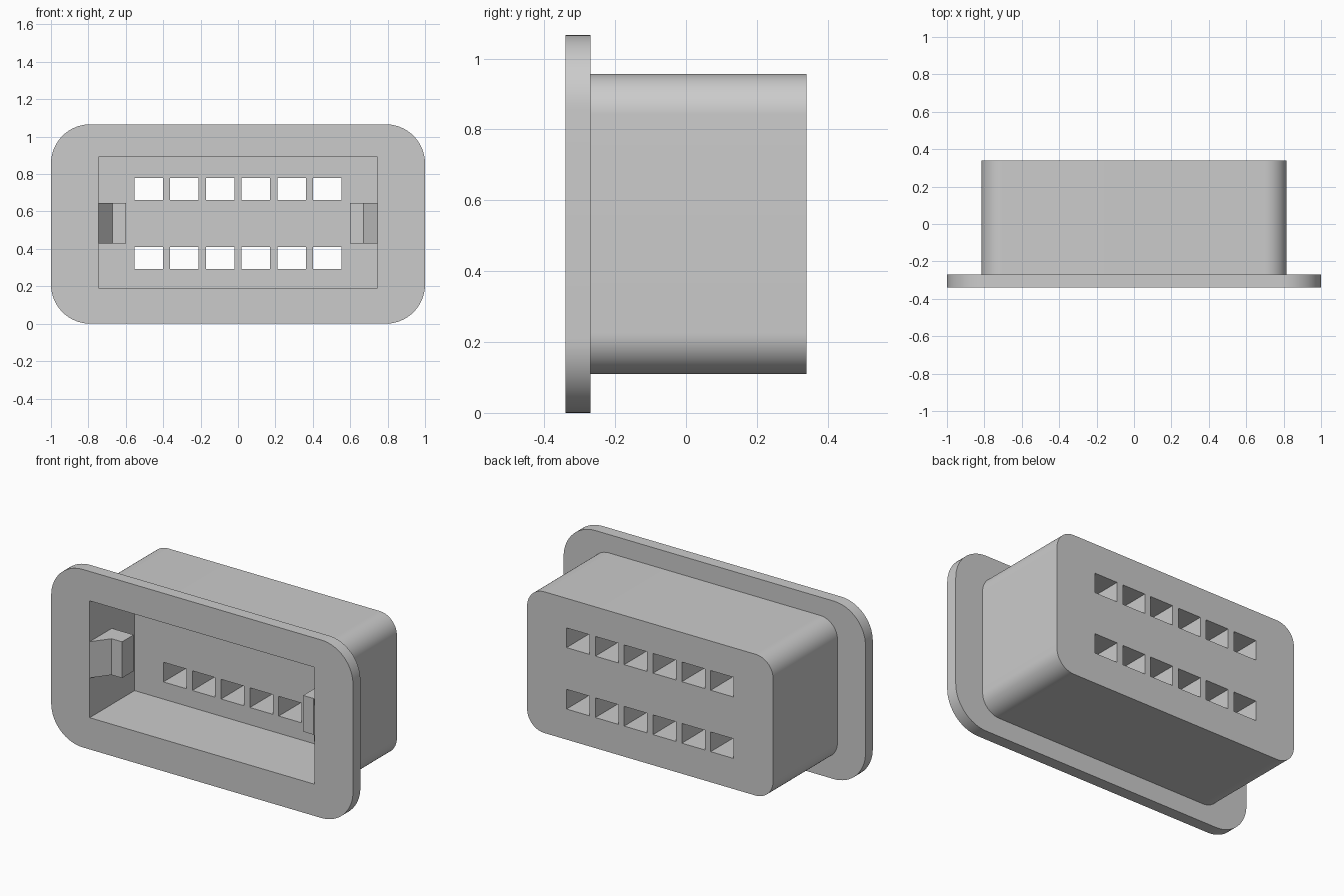
import bpy
import bmesh
import math

cube = bpy.data.objects.get("Cube")
if cube:
    bpy.data.objects.remove(cube, do_unlink=True)

grey = bpy.data.materials.new("plain_grey")
grey.use_nodes = True
colour = (0.6, 0.6, 0.6, 1.0)
grey.diffuse_color = colour
grey.node_tree.nodes["Principled BSDF"].inputs["Base Color"].default_value = colour

MID_Z = 0.533
FRONT, FLANGE_BACK, CAVITY_BACK, BACK = -0.34, -0.27, 0.085, 0.34
CAVITY_HALF = 0.745


def add_prism(bm, points, axis, start, end):
    """Extrude a closed 2D outline along y (points are x, z) or z (points are x, y)."""
    def place(p, d):
        return (p[0], d, p[1]) if axis == "y" else (p[0], p[1], d)
    low = [bm.verts.new(place(p, start)) for p in points]
    high = [bm.verts.new(place(p, end)) for p in points]
    bm.faces.new(low)
    bm.faces.new(high)
    for i in range(len(points)):
        j = (i + 1) % len(points)
        bm.faces.new((low[i], low[j], high[j], high[i]))


def make_object(name, prisms):
    bm = bmesh.new()
    for prism in prisms:
        add_prism(bm, *prism)
    bmesh.ops.recalc_face_normals(bm, faces=bm.faces)
    mesh = bpy.data.meshes.new(name)
    bm.to_mesh(mesh)
    bm.free()
    mesh.materials.append(grey)
    obj = bpy.data.objects.new(name, mesh)
    bpy.context.collection.objects.link(obj)
    return obj


def rounded_rect(half_x, half_z, radius, steps=16):
    points = []
    corners = ((1, 1), (-1, 1), (-1, -1), (1, -1))
    for q, (sx, sz) in enumerate(corners):
        for i in range(steps + 1):
            a = math.pi / 2 * (q + i / steps)
            points.append((sx * (half_x - radius) + radius * math.cos(a),
                           MID_Z + sz * (half_z - radius) + radius * math.sin(a)))
    return points


def rect(cx, cz, half_x, half_z):
    return [(cx - half_x, cz - half_z), (cx + half_x, cz - half_z),
            (cx + half_x, cz + half_z), (cx - half_x, cz + half_z)]


def combine(target, other, operation):
    mod = target.modifiers.new(operation.lower(), "BOOLEAN")
    mod.operation = operation
    mod.solver = "EXACT"
    mod.object = other
    bpy.context.view_layer.objects.active = target
    bpy.ops.object.modifier_apply(modifier=mod.name)
    bpy.data.objects.remove(other, do_unlink=True)


# Housing: rounded flange joined to the deep rounded body
housing = make_object("connector_housing", [
    (rounded_rect(1.0, MID_Z, 0.21), "y", FRONT, FLANGE_BACK)])
body = make_object("body", [
    (rounded_rect(0.815, 0.423, 0.115), "y", FLANGE_BACK - 0.03, BACK)])
combine(housing, body, "UNION")

# Open front cavity
cavity = make_object("cavity_cutter", [
    (rect(0, 0.54, CAVITY_HALF, 0.35), "y", FRONT - 0.1, CAVITY_BACK)])
combine(housing, cavity, "DIFFERENCE")

# Two rows of six pin slots through the back wall
slots = [(rect((i - 2.5) * 0.191, z, 0.076, 0.059), "y", CAVITY_BACK - 0.1, BACK + 0.1)
         for z in (0.352, 0.72) for i in range(6)]
combine(housing, make_object("slot_cutter", slots), "DIFFERENCE")

bpy.ops.object.select_all(action="DESELECT")
housing.select_set(True)
bpy.context.view_layer.objects.active = housing
bpy.ops.object.shade_smooth_by_angle(angle=math.radians(30))

# Ramped latches on both side walls
for side, name in ((1, "left_latch"), (-1, "right_latch")):
    outline = [(CAVITY_HALF, FRONT), (0.67, -0.24), (0.6, -0.24),
               (0.6, -0.13), (CAVITY_HALF, -0.13)]
    make_object(name, [([(side * x, y) for x, y in outline], "z", 0.428, 0.645)])
